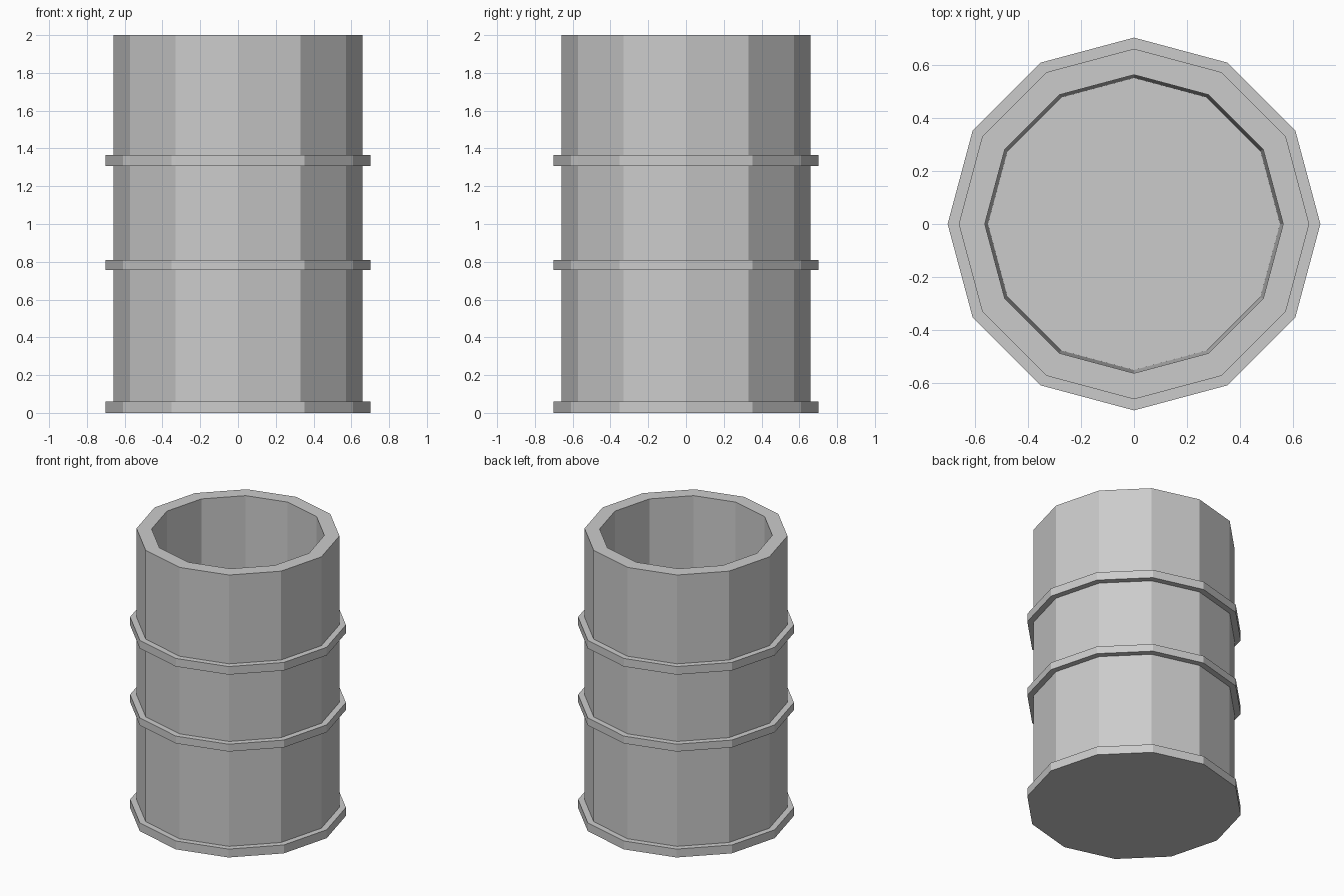
import bpy, bmesh
from math import cos, sin, tau

if "Cube" in bpy.data.objects:
    bpy.data.objects.remove(bpy.data.objects["Cube"])

SIDES = 12
BODY, BAND = 0.66, 0.702        # outer radii at the corners
RIM_IN, FLOOR_IN = 0.562, 0.55  # inner wall narrows slightly downwards
FLOOR_Z, HEIGHT = 0.10, 2.0

# Profile (radius, z): base band, two raised hoops, rim, inner wall
profile = [(BAND, 0.0), (BAND, 0.06), (BODY, 0.06)]
for low, high in ((0.757, 0.81), (1.307, 1.365)):
    profile += [(BODY, low), (BAND, low), (BAND, high), (BODY, high)]
profile += [(BODY, HEIGHT), (RIM_IN, HEIGHT), (FLOOR_IN, FLOOR_Z)]

# Lathe the profile into flat-sided rings
bm = bmesh.new()
rings = [[bm.verts.new((r * cos(tau * i / SIDES), r * sin(tau * i / SIDES), z))
          for i in range(SIDES)] for r, z in profile]
for a, b in zip(rings, rings[1:]):
    for i in range(SIDES):
        j = (i + 1) % SIDES
        bm.faces.new((a[i], a[j], b[j], b[i]))

# Underside and inner floor
bm.faces.new(rings[0][::-1])
bm.faces.new(rings[-1])

bmesh.ops.recalc_face_normals(bm, faces=bm.faces)
mesh = bpy.data.meshes.new("open_barrel")
bm.to_mesh(mesh)
bm.free()
bpy.context.collection.objects.link(bpy.data.objects.new("open_barrel", mesh))
